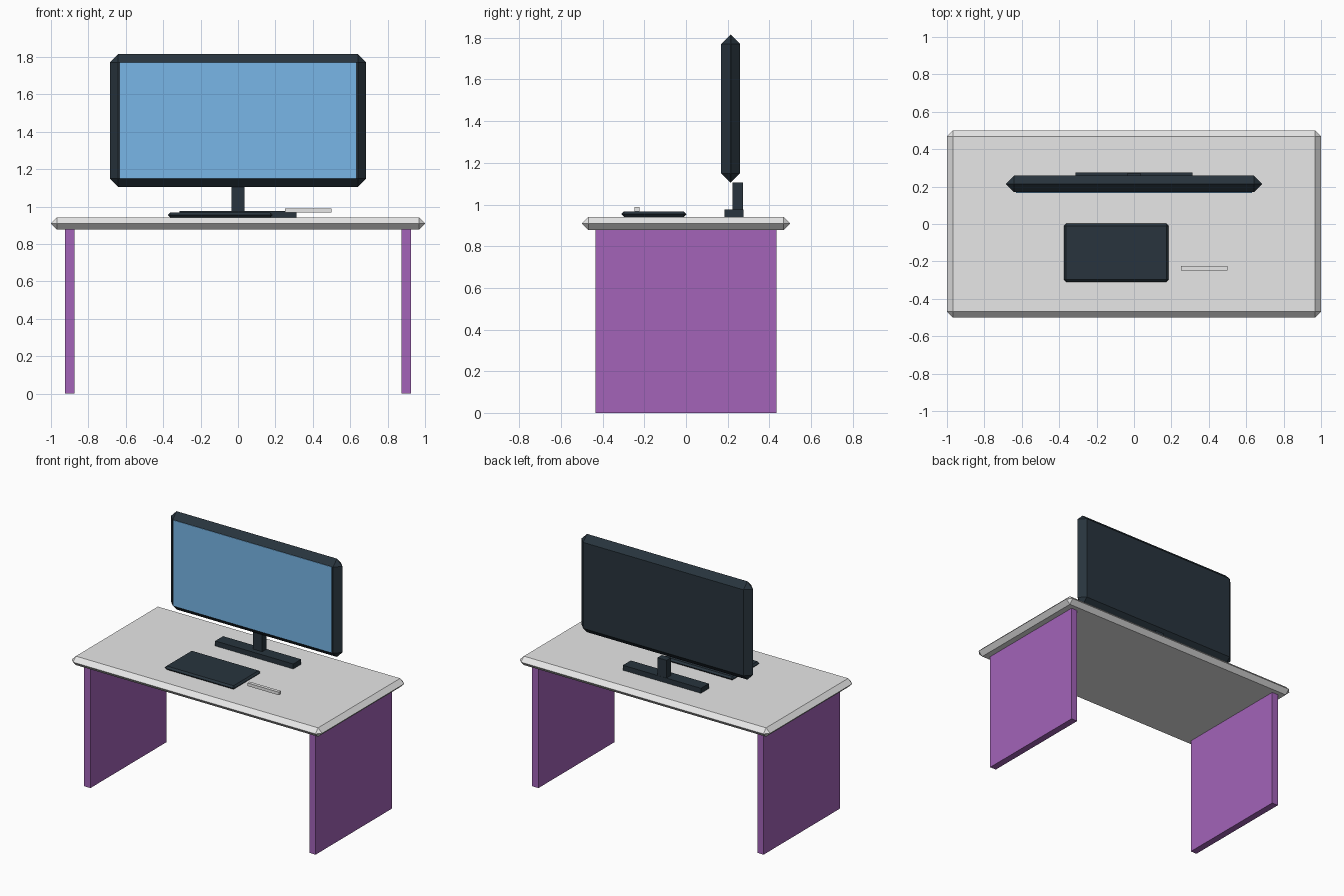
import bpy

default = bpy.data.objects.get("Cube")
if default:
    bpy.data.objects.remove(default, do_unlink=True)


def make_material(name, rgb):
    """Flat material from display RGB (0-255), stored as linear values."""
    linear = [((c / 255 + 0.055) / 1.055) ** 2.4 for c in rgb]
    mat = bpy.data.materials.new(name)
    mat.use_nodes = True
    mat.diffuse_color = (*linear, 1)
    bsdf = mat.node_tree.nodes["Principled BSDF"]
    bsdf.inputs["Base Color"].default_value = (*linear, 1)
    bsdf.inputs["Roughness"].default_value = 0.8
    return mat


def box(name, mat, x, y, z, bevel=0):
    """Box from (min, max) ranges, with an optional flat chamfer."""
    ranges = (x, y, z)
    bpy.ops.mesh.primitive_cube_add(size=1, location=[(a + b) / 2 for a, b in ranges])
    obj = bpy.context.object
    obj.name = name
    obj.scale = [b - a for a, b in ranges]
    bpy.ops.object.transform_apply(location=False, rotation=False, scale=True)
    obj.data.materials.append(mat)
    if bevel:
        mod = obj.modifiers.new("Chamfer", "BEVEL")
        mod.width = bevel
        mod.segments = 1
        mod.limit_method = "NONE"
    return obj


grey = make_material("light grey", (231, 231, 231))
purple = make_material("purple", (163, 99, 185))
dark = make_material("dark slate", (40, 52, 61))
blue = make_material("screen blue", (121, 184, 233))

# Desk: chamfered top on two panel legs
box("desk_top", grey, (-1, 1), (-0.5, 0.5), (0.877, 0.941), 0.0315)
for side, sign in (("left", 1), ("right", -1)):
    box(f"{side}_leg", purple, sorted((sign * 0.875, sign * 0.925)),
        (-0.435, 0.435), (0, 0.88))

# Monitor: chamfered casing with a thin screen plate
box("monitor_casing", dark, (-0.685, 0.685), (0.17, 0.259), (1.105, 1.815), 0.0442)
box("monitor_screen", blue, (-0.632, 0.632), (0.167, 0.173), (1.149, 1.77))

# Stand: foot bar and upright post
box("stand_foot", dark, (-0.312, 0.312), (0.185, 0.275), (0.938, 0.977))
box("stand_post", dark, (-0.036, 0.036), (0.224, 0.274), (0.95, 1.105))

# Drawing tablet and its pen
box("tablet", dark, (-0.375, 0.185), (-0.31, 0.002), (0.941, 0.967), 0.0125)
box("pen", grey, (0.25, 0.5), (-0.248, -0.224), (0.967, 0.989))
